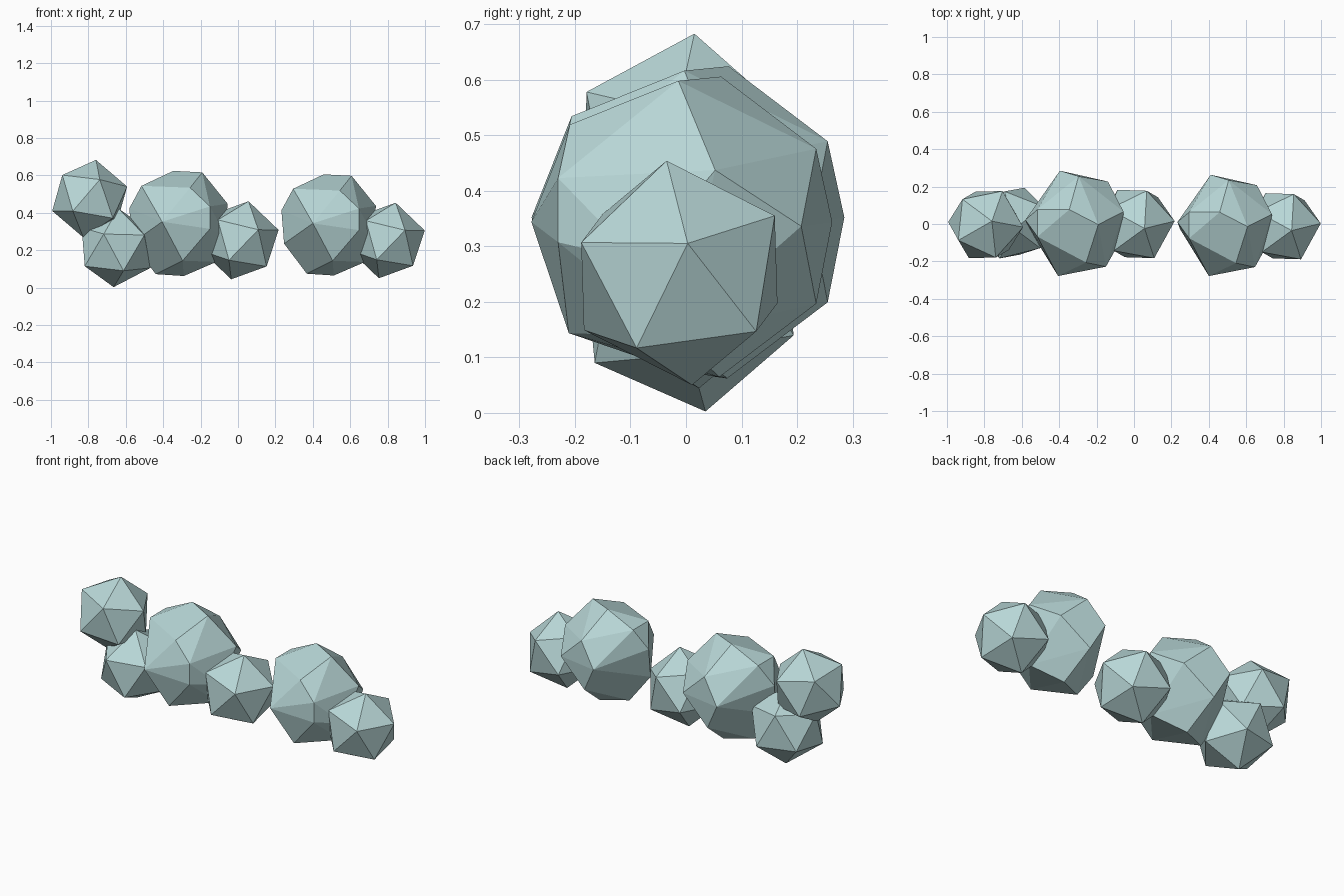
import bpy, bmesh
from math import cos, sin, pi, radians
from mathutils import Vector

if "Cube" in bpy.data.objects:
    bpy.data.objects.remove(bpy.data.objects["Cube"])

# pale blue-green shared by every ball
pale = bpy.data.materials.new("pale_teal")
pale.diffuse_color = (0.48, 0.68, 0.68, 1)
pale.use_nodes = True
pale.node_tree.nodes["Principled BSDF"].inputs["Base Color"].default_value = pale.diffuse_color


def hull_object(name, centre, pts):
    bm = bmesh.new()
    for p in pts:
        bm.verts.new(p)
    res = bmesh.ops.convex_hull(bm, input=bm.verts)
    bmesh.ops.delete(bm, geom=[v for v in bm.verts if not v.link_faces],
                     context='VERTS')
    bmesh.ops.dissolve_limit(bm, angle_limit=radians(2),
                             verts=bm.verts, edges=bm.edges)
    bmesh.ops.recalc_face_normals(bm, faces=bm.faces)
    mesh = bpy.data.meshes.new(name)
    bm.to_mesh(mesh)
    bm.free()
    mesh.materials.append(pale)
    obj = bpy.data.objects.new(name, mesh)
    obj.location = centre
    bpy.context.collection.objects.link(obj)
    return obj


def icosahedron(name, centre, radius, axis, side):
    a = Vector(axis).normalized()
    b = Vector(side)
    b = (b - a * b.dot(a)).normalized()
    c = a.cross(b)
    pts = [a] + [a * 0.4472 + (b * cos(t) + c * sin(t)) * 0.8944
                 for t in (i * 2 * pi / 5 for i in range(5))]
    hull_object(name, centre, [p * s * radius for p in pts for s in (1, -1)])


# corners of the irregular large ball
big = [(-.03, .075, .28), (.125, -.005, .272), (.26, .064, .105),
       (.177, .225, 0), (.02, .253, .145), (-.08, .283, .008),
       (-.09, -.28, .008), (.166, -.23, .09), (.06, -.208, .19),
       (-.2, .075, .2), (-.2, -.07, .2), (-.265, .02, .08),
       (0, .253, -.145), (.2, -.01, -.207), (.026, .072, -.282),
       (-.124, 0, -.272), (.02, -.21, -.2), (.25, -.08, -.065),
       (-.25, -.02, -.105), (.166, -.23, -.03)]

# two large balls, same orientation
hull_object("large_ball_left", (-.316, 0.002, .344), big)
hull_object("large_ball_right", (.487, -.009, .336), [Vector(p) * .962 for p in big])

# two small twenty-sided balls on the right of each large ball
small_axis, small_side = (0.2, 0.015, 0.053), (0.03, -0.025, 0.205)
icosahedron("small_ball_middle", (0.01, 0.0, 0.253), 0.215, small_axis, small_side)
icosahedron("small_ball_right", (0.798, -0.012, 0.252), 0.208, small_axis, small_side)

# pair of small balls at the left end
icosahedron("small_ball_upper_left", (-0.793, -0.003, 0.475), 0.211,
            (0.033, 0.018, 0.206), (0.205, -0.015, 0.056))
icosahedron("small_ball_lower_left", (-0.652, 0.005, 0.213), 0.213,
            (-0.013, 0.03, -0.21), (0.21, 0.0, -0.11))
